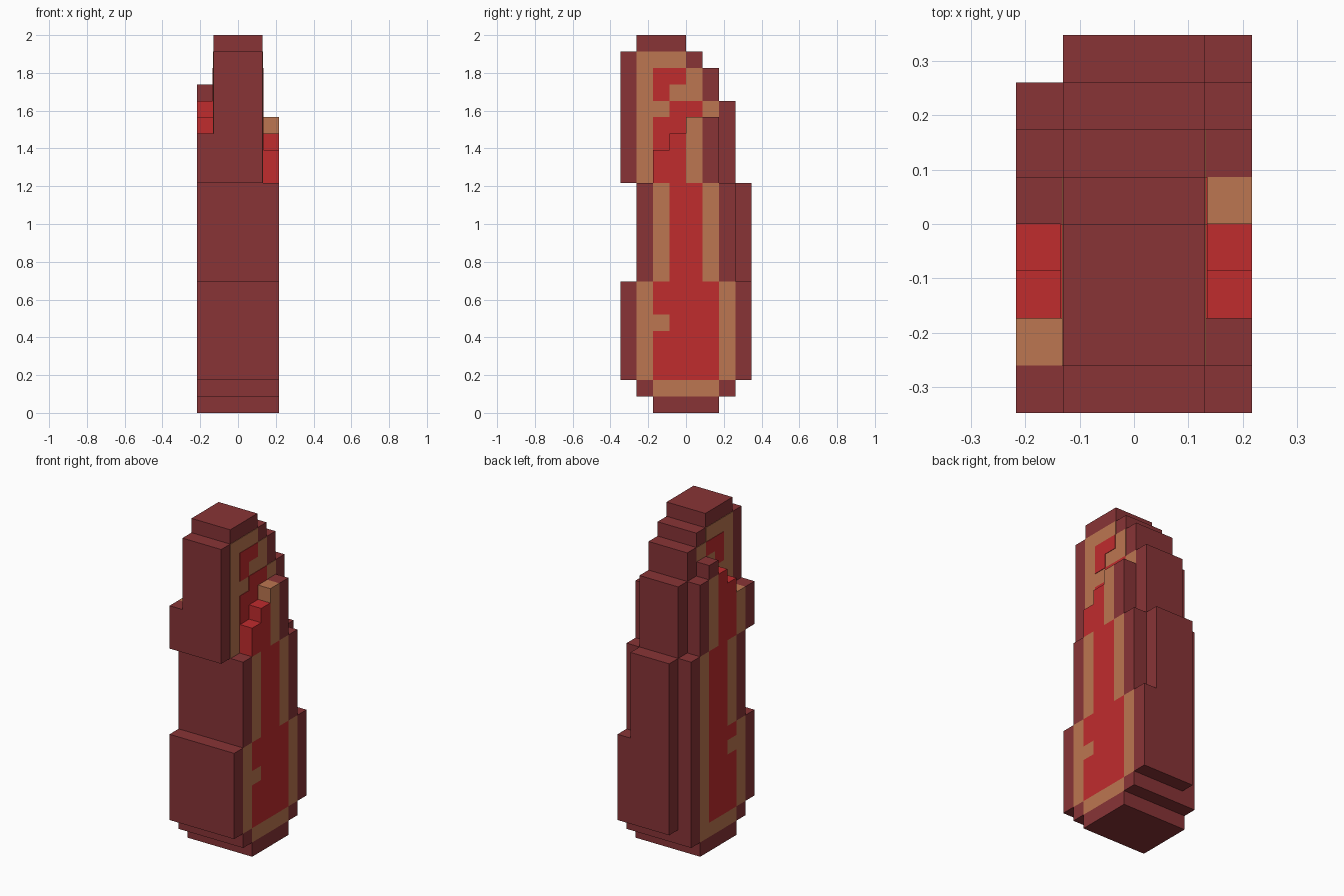
import bpy
import bmesh
from mathutils import Matrix, Vector

if "Cube" in bpy.data.objects:
    bpy.data.objects.remove(bpy.data.objects["Cube"], do_unlink=True)

U = 2 / 23                     # one block
CORE, OUTER = 1.5, 2.5         # half widths in blocks


def material(name, color):
    m = bpy.data.materials.new(name)
    m.use_nodes = True
    m.diffuse_color = (*color, 1)
    m.node_tree.nodes["Principled BSDF"].inputs["Base Color"].default_value = (*color, 1)
    return m


MAROON = material("dark maroon", (0.246, 0.034, 0.037))
RED = material("bright red", (0.527, 0.025, 0.027))
TAN = material("tan orange", (0.503, 0.181, 0.082))


def finish(name, bm, mat):
    bmesh.ops.recalc_face_normals(bm, faces=bm.faces)
    me = bpy.data.meshes.new(name)
    bm.to_mesh(me)
    bm.free()
    me.materials.append(mat)
    bpy.context.collection.objects.link(bpy.data.objects.new(name, me))


def blocks(name, mat, x0, x1, cells):
    """Boxes spanning x0..x1, each cell = (y0, y1, z0, z1) in blocks."""
    bm = bmesh.new()
    for y0, y1, z0, z1 in cells:
        size = Vector((abs(x1 - x0), y1 - y0, z1 - z0)) * U
        mid = Vector(((x0 + x1) / 2, (y0 + y1) / 2 - 4, (z0 + z1) / 2)) * U
        bmesh.ops.create_cube(bm, size=1, matrix=Matrix.Translation(mid) @ Matrix.Diagonal((*size, 1)))
    finish(name, bm, mat)


# Central body: stepped side profile extruded across the width
profile = [(2, 0), (6, 0), (6, 1), (7, 1), (7, 2), (8, 2), (8, 14), (7, 14), (7, 19),
           (6, 19), (6, 21), (5, 21), (5, 22), (4, 22), (4, 23), (1, 23), (1, 22),
           (0, 22), (0, 14), (1, 14), (1, 8), (0, 8), (0, 2), (1, 2), (1, 1), (2, 1)]
bm = bmesh.new()
face = bm.faces.new([bm.verts.new((-CORE * U, (y - 4) * U, z * U)) for y, z in profile])
ext = bmesh.ops.extrude_face_region(bm, geom=[face], use_keep_orig=True)
bmesh.ops.translate(bm, vec=(2 * CORE * U, 0, 0),
                    verts=[g for g in ext["geom"] if isinstance(g, bmesh.types.BMVert)])
finish("core_body", bm, MAROON)

# Parts of the outer layers shared by both sides
rim = [(2, 6, 0, 1), (1, 2, 1, 2), (6, 7, 1, 2), (0, 1, 2, 8), (1, 2, 8, 14), (6, 7, 8, 14)]
band = [(2, 6, 1, 2), (1, 2, 2, 8), (2, 3, 8, 14), (5, 6, 8, 14)]
fill = [(3, 5, 2, 14)]

# Upper side markings on the core
mark_tan = [(1, 4, 14, 22), (4, 5, 14, 21), (5, 6, 18, 19)]
mark_red = [(2, 3, 14, 18), (3, 4, 14, 19), (4, 5, 18, 19), (2, 3, 19, 21), (3, 4, 20, 21)]

# What differs: notch height, then rim, band and fill additions
sides = {
    "left": (1, 5,
             [(7, 8, 2, 8), (5, 6, 14, 18)],
             [(6, 7, 2, 8), (4, 5, 14, 18)],
             [(5, 6, 2, 8), (2, 3, 14, 16), (3, 4, 14, 17)]),
    "right": (-1, 6,
              [(6, 7, 2, 8), (0, 1, 14, 17), (5, 6, 14, 19), (4, 5, 19, 20)],
              [(5, 6, 2, 8), (1, 2, 14, 17), (4, 5, 14, 19)],
              [(2, 3, 14, 18), (3, 4, 14, 19)]),
}
for side, (s, notch, rim2, band2, fill2) in sides.items():
    a, b = s * CORE, s * OUTER
    blocks(side + "_outer_rim", MAROON, a, b, rim + rim2)
    blocks(side + "_tan_band", TAN, a, b, band + band2 + [(2, 3, notch, notch + 1)])
    blocks(side + "_red_fill", RED, a, b,
           fill + fill2 + [(2, 3, 2, notch), (2, 3, notch + 1, 8)])
    blocks(side + "_tan_marking", TAN, a, a + s * 0.03, mark_tan)
    blocks(side + "_red_marking", RED, a, a + s * 0.06, mark_red)
